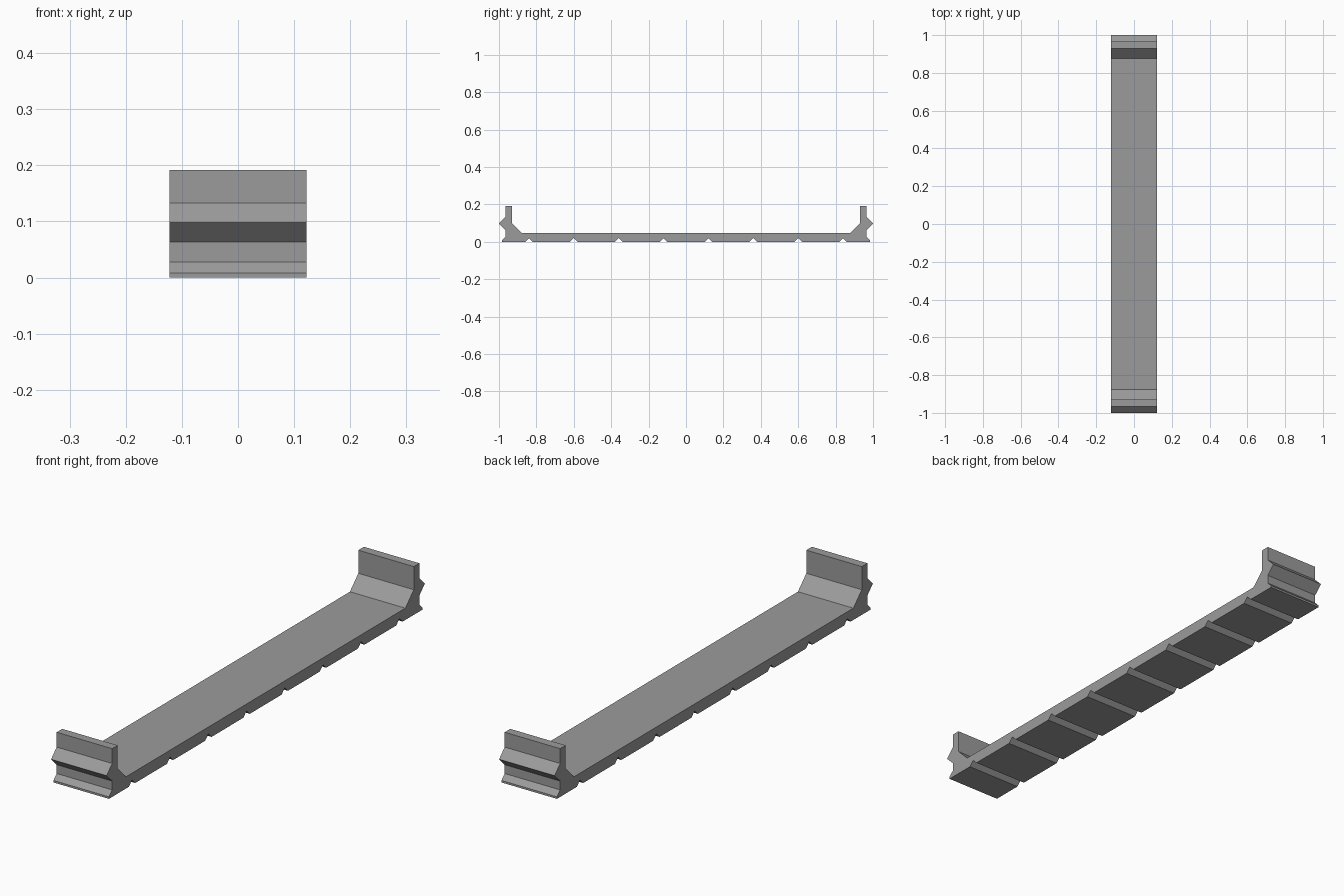
import bpy, bmesh

if "Cube" in bpy.data.objects:
    bpy.data.objects.remove(bpy.data.objects["Cube"])

HALF_WIDTH = 0.122
NOTCH = 0.02  # half width and depth of the underside grooves

grey = bpy.data.materials.new("grey")
grey.diffuse_color = (0.33, 0.33, 0.33, 1)
grey.use_nodes = True
grey.node_tree.nodes["Principled BSDF"].inputs["Base Color"].default_value = grey.diffuse_color

# Half of the side profile (y, z): grooved underside from the middle outwards
half = []
for y in (0.12, 0.36, 0.6, 0.84):
    half += [(y - NOTCH, 0), (y, NOTCH), (y + NOTCH, 0)]

# Foot lip, pointed outer rib, upright end wall and inner chamfer
half += [(0.985, 0), (0.985, 0.008), (0.965, 0.028), (0.965, 0.063),
         (1.0, 0.098), (0.965, 0.133), (0.965, 0.192), (0.93, 0.192),
         (0.93, 0.1), (0.877, 0.047)]
profile = half + [(-y, z) for y, z in reversed(half)]

# Extrude the profile across the width
bm = bmesh.new()
side = bm.faces.new([bm.verts.new((-HALF_WIDTH, y, z)) for y, z in profile])
extruded = bmesh.ops.extrude_face_region(bm, geom=[side])["geom"]
bmesh.ops.translate(bm, vec=(2 * HALF_WIDTH, 0, 0),
                    verts=[v for v in extruded if isinstance(v, bmesh.types.BMVert)])
bmesh.ops.recalc_face_normals(bm, faces=bm.faces)

mesh = bpy.data.meshes.new("channel_tray")
bm.to_mesh(mesh)
bm.free()
mesh.materials.append(grey)
tray = bpy.data.objects.new("channel_tray", mesh)
bpy.context.collection.objects.link(tray)
